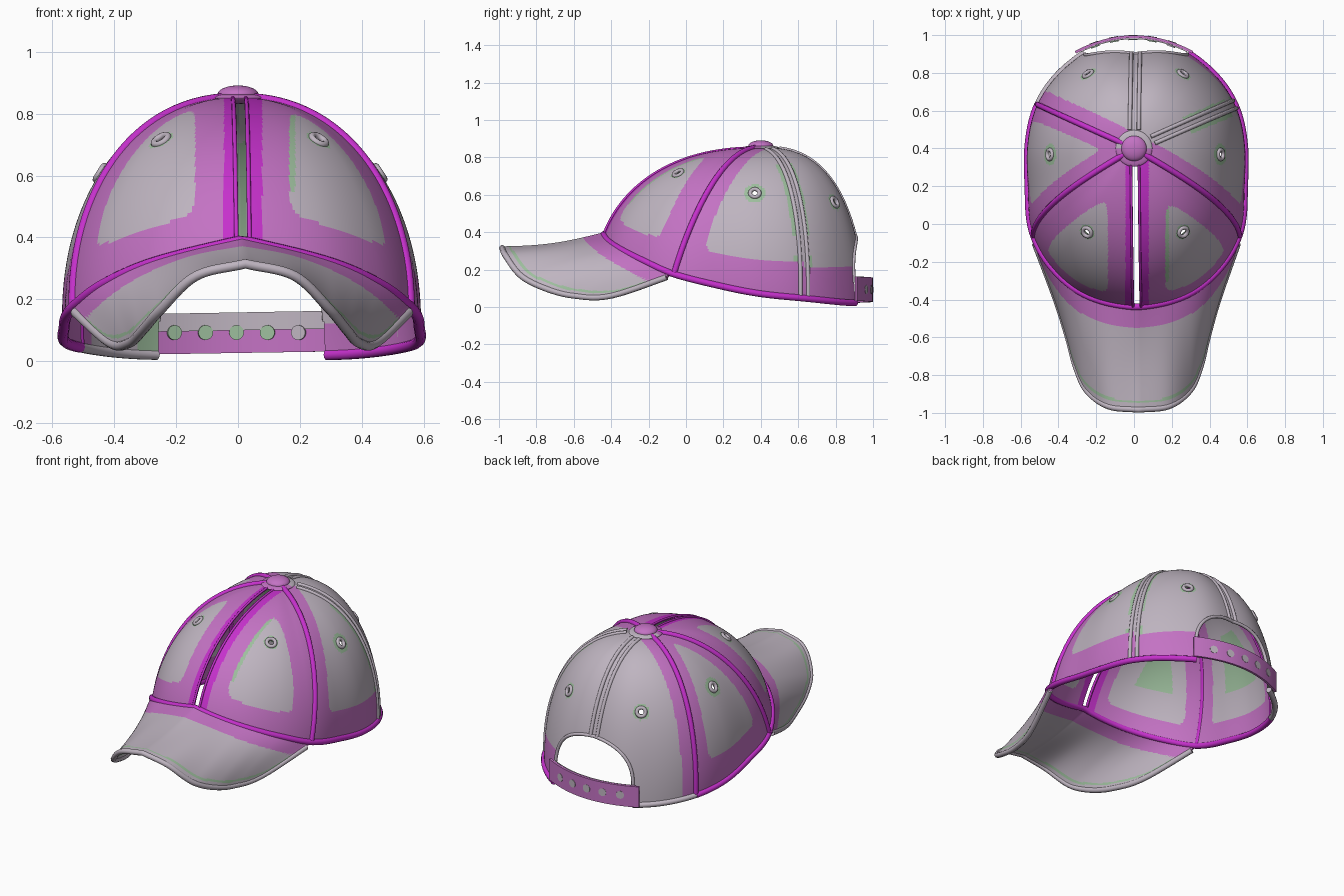
import bpy
import bmesh
from math import sin, cos, acos, pi, radians, degrees, hypot
from mathutils import Vector

if "Cube" in bpy.data.objects:
    bpy.data.objects.remove(bpy.data.objects["Cube"])


def material(name, rgb):
    m = bpy.data.materials.new(name)
    m.use_nodes = True
    m.diffuse_color = (*rgb, 1)
    m.node_tree.nodes["Principled BSDF"].inputs["Base Color"].default_value = (*rgb, 1)
    return m


MATS = [material("light grey", (0.52, 0.46, 0.53)),
        material("orchid", (0.55, 0.17, 0.55)),
        material("magenta", (0.56, 0.03, 0.6)),
        material("pale green", (0.34, 0.52, 0.34))]
GREY, ORCHID, MAGENTA, GREEN = range(4)

TOP, MID, LEAN = 0.852, 0.4, .012
GAP = {1: .025, -1: .017}
FRONT_SEAM, BACK_SEAM, OPEN = 49.5, 114, 151.5

# Crown rim: angle from front, radius, height, sweep of the meridian, boxiness
RIM = [(0, .84, .39, 72, 1.12), (20, .82, .32, 74, 1.15), (35, .775, .25, 78, 1.15),
       (49.5, .715, .175, 84, 1.08), (70, .61, .11, 92, 1.08), (90, .575, .07, 95, 1.1),
       (115, .572, .045, 93, 1.16), (140, .57, .025, 88, 1.28), (160, .575, .02, 85, 1.3),
       (180, .552, .02, 84, 1.25)]
# Brim outline: share of half width, x, y, z
BRIM = [(0, 0, -.983, .315), (.2, .16, -.965, .275), (.4, .275, -.88, .165), (.55, .33, -.755, .1),
        (.7, .37, -.6, .06), (.85, .43, -.4, .06), (1, .55, -.07, .17)]


def interp(table, x):
    """Smooth interpolation of table rows."""
    n = len(table)
    i = max(k for k in range(n - 1) if table[k][0] <= x or k == 0)

    def slope(k, c):
        a, b = table[max(k - 1, 0)], table[min(k + 1, n - 1)]
        return (b[c] - a[c]) / (b[0] - a[0])
    a, b = table[i], table[i + 1]
    w = b[0] - a[0]
    s = (x - a[0]) / w
    return [(1 + 2 * s) * (1 - s) ** 2 * a[c] + s * (1 - s) ** 2 * w * slope(i, c)
            + s * s * (3 - 2 * s) * b[c] + s * s * (s - 1) * w * slope(i + 1, c)
            for c in range(1, len(a))]


def crown(th, t, side=1, split=True):
    in_front = th < FRONT_SEAM
    # The front side seams bow outwards towards the top
    th += 10 * (1 - t * t) * max(0, min(th / FRONT_SEAM, (BACK_SEAM - th) / (BACK_SEAM - FRONT_SEAM)))
    r, low, sweep, box = interp(RIM, th)
    f = radians(sweep)
    h = r * sin(f * t) / sin(f)
    z = TOP - (TOP - low) * ((1 - cos(f * t)) / (1 - cos(f))) ** box
    x = h * sin(radians(th))
    if in_front and split:
        x = max(x, GAP[side])
    return Vector((side * x + LEAN * t, MID - h * cos(radians(th)), z))


def t_at(th, z):
    _, low, sweep, box = interp(RIM, th)
    f = radians(sweep)
    return min(1, acos(1 - ((TOP - z) / (TOP - low)) ** (1 / box) * (1 - cos(f))) / f)


def arch_t(th):
    s = min(1, (180 - th) / (180 - OPEN))
    return t_at(th, .13 + .25 * max(0, 1 - s ** 2.5) ** .4)


def finish(ob, mats):
    for m in mats:
        ob.data.materials.append(m)
    bpy.ops.object.select_all(action='DESELECT')
    ob.select_set(True)
    bpy.context.view_layer.objects.active = ob
    bpy.ops.object.convert(target='MESH')
    bpy.ops.object.shade_smooth_by_angle(angle=radians(50))


def grid(name, point, nu, nv, rule, thick=0):
    """Sheet from point(u, v); rule gives a colour index, or None for a hole."""
    bm = bmesh.new()
    vs = [[bm.verts.new(point(i / nu, j / nv)) for j in range(nv + 1)] for i in range(nu + 1)]
    for i in range(nu):
        for j in range(nv):
            quad = (vs[i][j], vs[i + 1][j], vs[i + 1][j + 1], vs[i][j + 1])
            mid = sum((v.co for v in quad), Vector()) / 4
            colour = rule((i + .5) / nu, (j + .5) / nv, mid)
            if colour is not None:
                bm.faces.new(quad).material_index = colour
    me = bpy.data.meshes.new(name)
    bm.to_mesh(me)
    bm.free()
    ob = bpy.data.objects.new(name, me)
    bpy.context.collection.objects.link(ob)
    if thick:
        mod = ob.modifiers.new("thickness", 'SOLIDIFY')
        mod.thickness, mod.offset = thick, 0
    finish(ob, MATS)


def tube(name, points, radius, colour):
    cu = bpy.data.curves.new(name, 'CURVE')
    cu.dimensions = '3D'
    cu.bevel_depth, cu.bevel_resolution, cu.use_fill_caps = radius, 3, True
    sp = cu.splines.new('POLY')
    sp.points.add(len(points) - 1)
    for p, co in zip(sp.points, points):
        p.co = (*co, 1)
    ob = bpy.data.objects.new(name, cu)
    bpy.context.collection.objects.link(ob)
    finish(ob, [MATS[colour]])


def span(a, b, n):
    return [a + (b - a) * i / n for i in range(n + 1)]


# Eyelets: angle, height on the crown, radius of the green surround
EYELETS = [(a, t_at(a, z), halo) for a, z, halo in ((26, .72, .043), (82.5, .61, .058), (147.5, .56, .047))]
CENTRES = {s: [crown(a, t, s) for a, t, _ in EYELETS] for s in (1, -1)}


def near(*pairs):
    """Inside the rounded border made by (width, distance) pairs."""
    return sum((w / max(d, .001)) ** 5 for w, d in pairs) > 1


# Crown panels and lining, with eyelet holes and colour bands along the seams
def paint(th, t, co, side, inside):
    for (_, _, halo), centre in zip(EYELETS, CENTRES[side]):
        d = (co - centre).length
        if d < (.022 if inside else .018):
            return None
        if d < halo and not inside:
            return GREEN
    h = hypot(co.x - LEAN * t, co.y - MID)
    front, back = (h * radians(abs(th - s)) for s in (FRONT_SEAM, BACK_SEAM))
    low, x = 1 - t, abs(co.x)
    k = .75 if inside else 1
    if th < FRONT_SEAM:
        if x < (.078 if side > 0 else .045):
            return MAGENTA
        band = near((k * (.165 if side > 0 else .138), x), (k * .125, front), (k * .12, low))
    elif th < BACK_SEAM:
        band = near((k * .1, front), (k * .135, low), (k * .09 if side < 0 else 0, back))
    else:
        band = low < (.06 if inside else .12) if side > 0 else back < k * .085
    if band:
        return ORCHID
    if inside:
        end = side < 0 and th > 143 and low < .13
        middle = front > .17 and back > .15 and .45 < t < .75 and (th > FRONT_SEAM or x > .22)
        return GREEN if end or middle else GREY
    if side > 0:
        if th < FRONT_SEAM and x < .185 and co.z > .55:
            return GREEN
        if .034 < back < (.06 if th < BACK_SEAM else .048) and (.35 < t < .75 or .84 < t < .92):
            return GREEN
    return GREY


def panel(name, angle, limit, side, nu):
    for inside in (False, True):
        def at(u, v):
            th = angle(1 - u if (side > 0) != inside else u)
            return th, (.02 + .98 * v) * limit(th)

        def point(u, v):
            p, core = crown(*at(u, v), side), Vector((0, MID, .2))
            return core + (p - core) * .982 if inside else p
        grid(name + ("_lining" if inside else ""), point, nu, 84,
             lambda u, v, co: paint(*at(u, v), co, side, inside))


def opening(u):
    return 180 - (180 - OPEN) * cos(u * pi / 2)


for side, word in ((1, "left"), (-1, "right")):
    panel(word + "_front_panel", lambda u: FRONT_SEAM * u, lambda th: 1, side, 96)
    panel(word + "_side_panel", lambda u: FRONT_SEAM + (BACK_SEAM - FRONT_SEAM) * u, lambda th: 1, side, 72)
    panel(word + "_back_panel", lambda u: BACK_SEAM + (OPEN - BACK_SEAM) * u, lambda th: 1, side, 36)
    panel(word + "_opening_panel", opening, arch_t, side, 26)

    # Eyelet rings
    for (a, t, _), p in zip(EYELETS, CENTRES[side]):
        n = (crown(a + 1, t, side) - p).normalized().cross((crown(a, t + .01, side) - p).normalized())
        bpy.ops.mesh.primitive_torus_add(major_radius=.025, minor_radius=.011, major_segments=24,
                                         minor_segments=8, location=p,
                                         rotation=n.normalized().to_track_quat('Z', 'Y').to_euler())
        bpy.context.object.name = word + "_eyelet"
        finish(bpy.context.object, [MATS[GREY]])

    # Seam tapes and bindings
    tube(word + "_front_seam", [crown(FRONT_SEAM, t, side) for t in span(.06, 1, 60)], .016, MAGENTA)
    tube(word + "_split_binding", [crown(0, t, side) for t in span(.08, 1, 60)], .007, MAGENTA)
    tube(word + "_opening_binding", [crown(th, arch_t(th), side) for th in map(opening, span(0, 1, 30))],
         .01, GREY)

    def beside(seam, sign, t):
        p = crown(seam, t, side)
        return crown(seam + sign * degrees(.023 / hypot(p.x, p.y - MID)), t, side)
    tube(word + "_rear_seam", [beside(180, -1, t) for t in span(.12, arch_t(180), 60)], .011, GREY)
    if side > 0:
        for sign in (1, -1):
            tube("left_back_seam", [beside(BACK_SEAM, sign, t) for t in span(.12, 1, 80)], .011, GREY)
    else:
        tube("right_back_seam", [crown(BACK_SEAM, t, side) for t in span(.06, 1, 60)], .015, MAGENTA)

# Rim tape around the lower edge
tube("rim_tape", [crown(abs(a), 1, 1 if a > 0 else -1, False) for a in span(-BACK_SEAM, OPEN, 110)],
     .018, MAGENTA)
tube("rear_rim_tape", [crown(a, 1, -1) for a in span(BACK_SEAM, OPEN, 20)], .017, GREY)


# Brim
def brim_ends(u):
    w = (2 * u - 1) * .985
    side = 1 if w >= 0 else -1
    w = abs(w)
    x, y, z = interp(BRIM, w)
    return w, crown(FRONT_SEAM * w, 1, side, False), Vector((side * x + LEAN * (2 - w ** 3), y, z))


def brim_point(u, v):
    w, a, b = brim_ends(u)
    p = a.lerp(b, v)
    p.z -= .02 * sin(pi * v) * (1 - w) * (1 - 3 * w)
    return p


def brim_paint(u, v, co):
    w, a, b = brim_ends(u)
    length = (b - a).length
    if v * length < .11:
        return ORCHID
    return GREEN if .032 + .012 * w < (1 - v) * length < .048 + .018 * w and w < .93 else GREY


grid("brim", brim_point, 90, 60, brim_paint, .018)
tube("brim_piping", [brim_ends(u)[2] for u in span(0, 1, 90)], .016, GREY)

# Button on top; its base is grey behind
for name, radius, height, z in (("button_base", .097, .016, .85), ("button", .067, .03, .861)):
    bpy.ops.mesh.primitive_uv_sphere_add(segments=32, ring_count=16, radius=1, location=(0, MID, z))
    ob = bpy.context.object
    ob.name = name
    ob.scale = (radius, radius, height)
    bpy.ops.object.transform_apply(location=False, rotation=False, scale=True)
    finish(ob, MATS)
    for face in ob.data.polygons:
        face.material_index = GREY if name == "button_base" and face.center.y > 0 else ORCHID


# Rear strap with studs
def strap(x, z, inset=0):
    return Vector((x, .992 - inset - .1 * (x / .34) ** 2, z))


grid("strap", lambda u, v: strap(-.31 + .62 * u, .022 + .13 * v + .01 * u), 40, 4,
     lambda u, v, co: ORCHID, .014)
grid("strap_lining", lambda u, v: strap(-.28 + .56 * u, .095 + .058 * v + .01 * u, .011), 30, 2,
     lambda u, v, co: GREY, .006)
for i, x in enumerate(span(-.21, .2, 4)):
    n = Vector((.2 * x / .34 ** 2, 1, 0)).normalized()
    for name, shift, colour in (("stud", .004, GREY), ("stud_back", -.014, GREY if i == 4 else GREEN)):
        bpy.ops.mesh.primitive_cylinder_add(vertices=20, radius=.024, depth=.01,
                                            location=strap(x, .093) + n * shift,
                                            rotation=n.to_track_quat('Z', 'Y').to_euler())
        bpy.context.object.name = name
        finish(bpy.context.object, [MATS[colour]])
